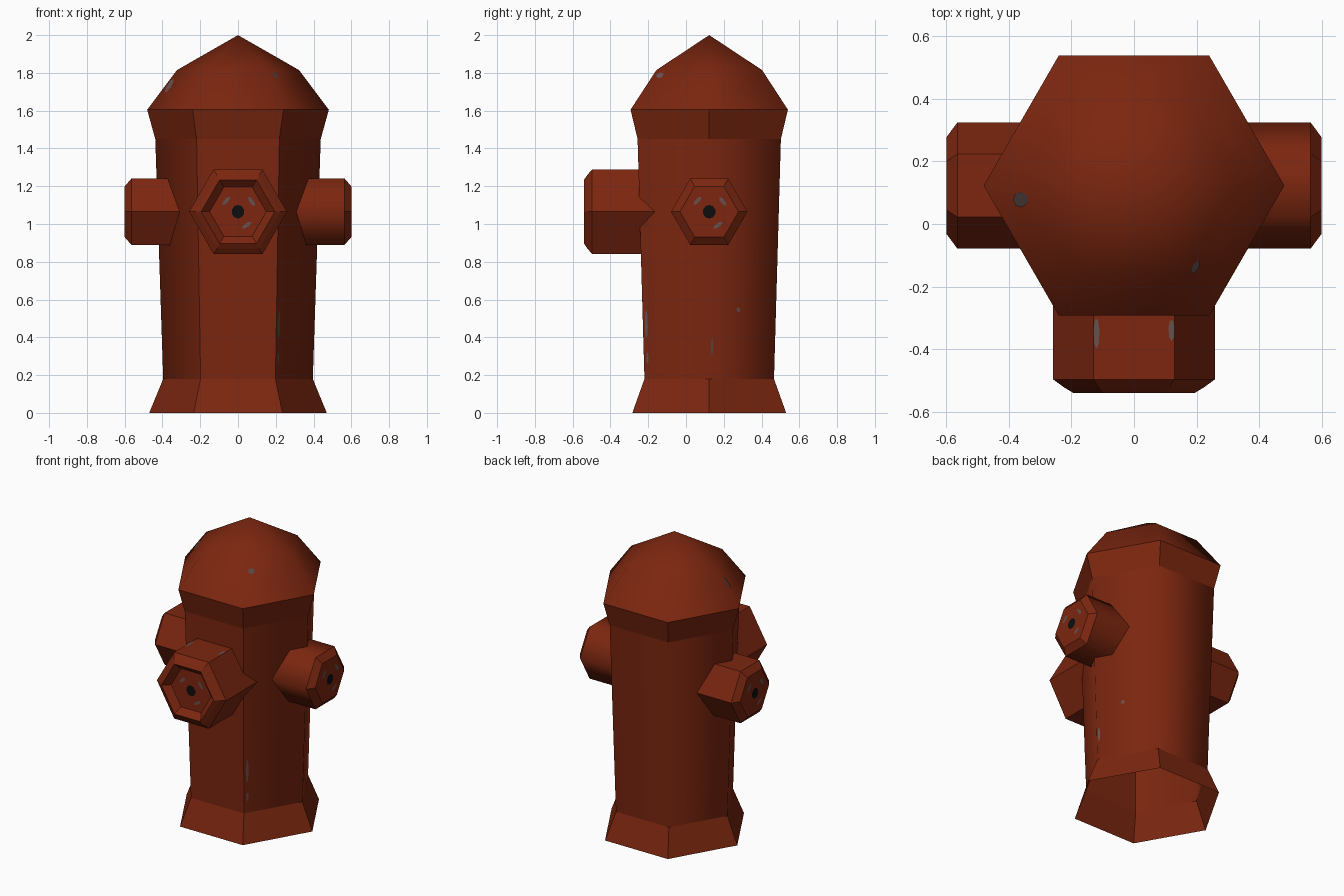
import bpy, bmesh, math
from mathutils import Vector, Matrix
from mathutils.bvhtree import BVHTree

if "Cube" in bpy.data.objects:
    bpy.data.objects.remove(bpy.data.objects["Cube"])


def material(name, rgb):
    m = bpy.data.materials.new(name)
    m.diffuse_color = (*rgb, 1)
    m.use_nodes = True
    m.node_tree.nodes["Principled BSDF"].inputs["Base Color"].default_value = m.diffuse_color
    return m


RED = material("rust red paint", (0.2, 0.0195, 0.0048))
GREY = material("bare grey metal", (0.13, 0.085, 0.08))
BLACK = material("black hole", (0.004, 0.004, 0.004))
CY = 0.123          # barrel centre in y
NZ = 1.065          # nozzle centre height


def finish(bm, name, mat):
    me = bpy.data.meshes.new(name)
    bm.to_mesh(me)
    bm.free()
    me.materials.append(mat)
    ob = bpy.data.objects.new(name, me)
    bpy.context.collection.objects.link(ob)
    return ob


def hex_lathe(name, profile, matrix, smooth_rule=None):
    """Six-sided turned shell from (radius, height) pairs, open at the start."""
    bm = bmesh.new()
    rings = []
    for r, h in profile:
        if r == 0:
            rings.append([bm.verts.new(matrix @ Vector((0, 0, h)))] * 6)
        else:
            rings.append([bm.verts.new(matrix @ Vector((r * math.cos(i * math.pi / 3),
                          r * math.sin(i * math.pi / 3), h))) for i in range(6)])
    for a, b in zip(rings, rings[1:]):
        for i in range(6):
            j = (i + 1) % 6
            bm.faces.new((a[i], a[j], b[i]) if b[i] is b[j] else (a[i], a[j], b[j], b[i]))
    if smooth_rule:
        for f in bm.faces:
            f.smooth = True
        for e in bm.edges:
            e.smooth = smooth_rule(e)
    return finish(bm, name, RED)


# Barrel with flared foot, collar and domed cap
def barrel_soft(e):
    a, b = (v.co for v in e.verts)
    lo, hi = min(a.z, b.z), max(a.z, b.z)
    dome = hi > 1.61
    back_side = lo < 0.3 and hi > 1.4 and a.y > 0.1
    return dome or back_side


barrel = hex_lathe("hydrant_barrel",
                   [(0.47, 0), (0.396, 0.18), (0.438, 1.45), (0.481, 1.605), (0.323, 1.815), (0, 2.0)],
                   Matrix.Translation((0, CY, 0)), barrel_soft)

# Nozzle frames: local z points outwards
OUT = Matrix.Rotation(math.pi / 2, 4, 'X')


def frame(x, y, turn):
    return Matrix.Translation((x, y, NZ)) @ Matrix.Rotation(turn, 4, 'Z') @ OUT


front = frame(0, 0, 0)
right = frame(0, CY, math.pi / 2)
left = frame(0, CY, -math.pi / 2)

# Front outlet with bevelled rim and recessed face
front_ob = hex_lathe("front_outlet",
                     [(0.259, 0.12), (0.259, 0.497), (0.225, 0.522), (0.195, 0.54),
                      (0.15, 0.50), (0, 0.50)], front)

# Side outlets with bevelled caps
side_profile = [(0.202, 0.28), (0.202, 0.565), (0.155, 0.6), (0, 0.6)]
hex_lathe("right_outlet", side_profile, right,
          lambda e: all(v.co.x < 0.57 for v in e.verts) and abs(e.verts[0].co.x - e.verts[1].co.x) > 0.1)
hex_lathe("left_outlet", side_profile, left)


def plate(name, mat, matrix, sx, sy, n=8, lift=0.003):
    """Thin painted patch lying in the local xy plane."""
    bm = bmesh.new()
    m = matrix @ Matrix.Translation((0, 0, lift)) @ Matrix.Diagonal((sx, sy, 1, 1))
    bmesh.ops.create_circle(bm, cap_ends=True, segments=n, radius=1, matrix=m)
    return finish(bm, name, mat)


# Dark centre hole and worn marks on every cap
for label, m, h in (("front", front, 0.50), ("right", right, 0.6), ("left", left, 0.6)):
    m = m @ Matrix.Translation((0, 0, h))
    plate(label + "_cap_hole", BLACK, m, 0.034, 0.036, 10)
    for k, (ang, r) in enumerate(((0.65, 0.09), (2.4, 0.085), (-1.0, 0.085))):
        spot = m @ Matrix.Rotation(ang, 4, 'Z') @ Matrix.Translation((r, 0, 0))
        plate(f"{label}_cap_wear_{k}", GREY, spot, 0.011, 0.03, 6)


# Paint chips projected onto the nearest surface
def chip(name, ob, point, long, wide):
    tree = BVHTree.FromPolygons([v.co for v in ob.data.vertices],
                                [p.vertices[:] for p in ob.data.polygons])
    loc, n, _, _ = tree.find_nearest(Vector(point))
    plate(name, GREY, Matrix.Translation(loc) @ n.to_track_quat('Z', 'Y').to_matrix().to_4x4(),
          wide, long, 7)


for i, (p, l, w) in enumerate([
        ((-0.36, 0.08, 1.73), 0.045, 0.025), ((0.2, -0.14, 1.79), 0.018, 0.022),
        ((0.22, -0.212, 0.47), 0.08, 0.009), ((0.216, -0.205, 0.29), 0.03, 0.008),
        ((0.36, 0.30, 0.545), 0.014, 0.012), ((0.40, 0.14, 0.35), 0.05, 0.007)]):
    chip(f"barrel_chip_{i}", barrel, p, l, w)
for i, (p, l, w) in enumerate([((-0.12, -0.35, 1.295), 0.05, 0.01), ((0.12, -0.34, 1.295), 0.035, 0.01)]):
    chip(f"outlet_chip_{i}", front_ob, p, l, w)
